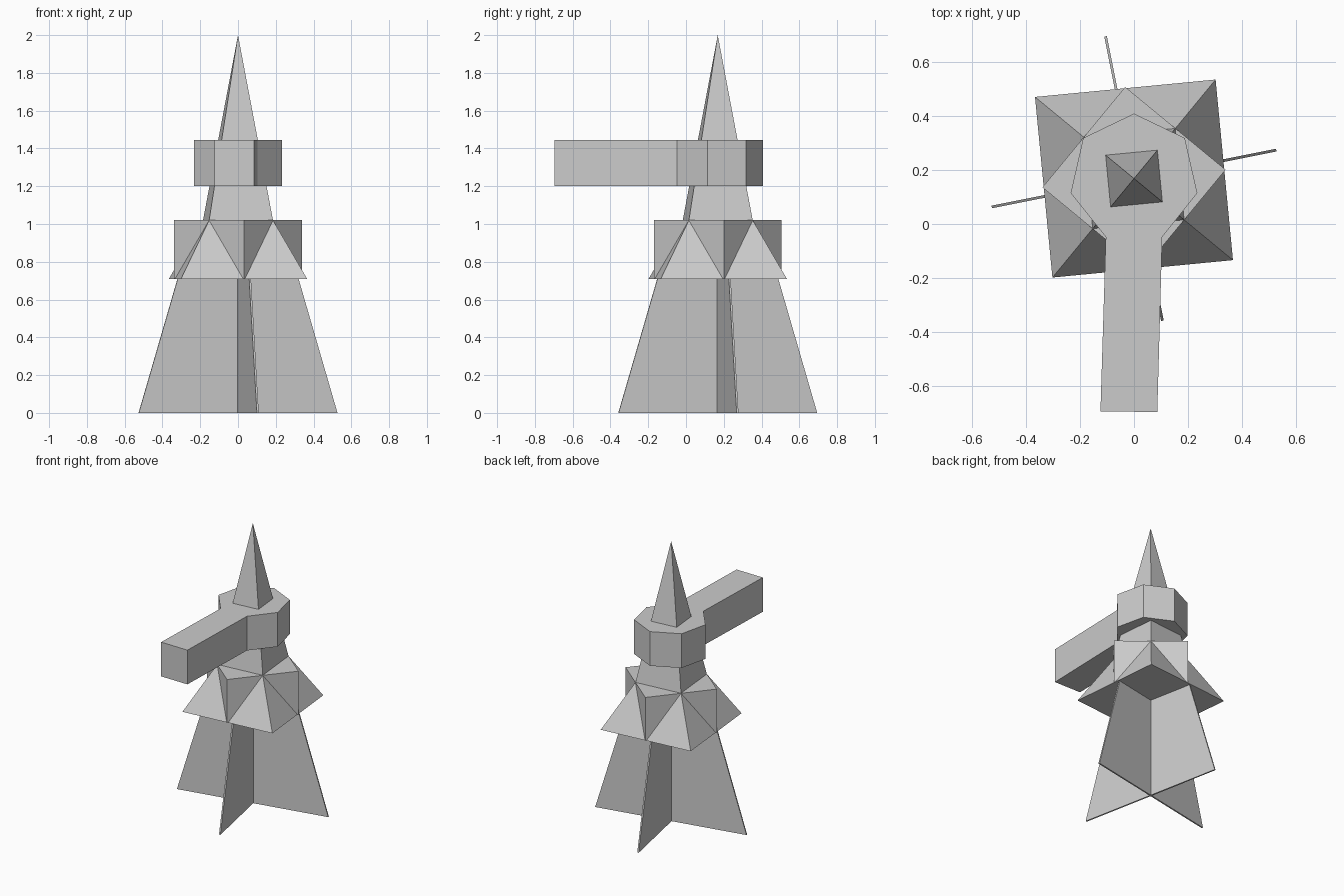
import bpy
import bmesh
from math import cos, sin, radians
from mathutils import Vector

cube = bpy.data.objects.get("Cube")
if cube:
    bpy.data.objects.remove(cube, do_unlink=True)

AXIS = Vector((0, 0.168))   # vertical axis shared by the tower parts
TWIST = 5.5                 # turn of the square parts, in degrees
FIN_TWIST = 11.3

grey = bpy.data.materials.new("light_grey")
grey.use_nodes = True
grey.diffuse_color = (0.6, 0.6, 0.6, 1)
grey.node_tree.nodes["Principled BSDF"].inputs["Base Color"].default_value = grey.diffuse_color


def ring(sides, radius, start):
    """Corners of a regular polygon around the tower axis."""
    angles = [radians(start + 360 * i / sides) for i in range(sides)]
    return [AXIS + radius * Vector((cos(a), sin(a))) for a in angles]


def loft(name, low, z_low, high, z_high):
    """Closed flat-faced solid between two outlines; a single point makes a tip."""
    bm = bmesh.new()
    a = [bm.verts.new((p.x, p.y, z_low)) for p in low]
    b = [bm.verts.new((p.x, p.y, z_high)) for p in high]
    n = len(a)
    bm.faces.new(a)
    if len(b) > 1:
        bm.faces.new(b)
    for i in range(n):
        j = (i + 1) % n
        bm.faces.new((a[i], a[j], b[j], b[i]) if len(b) > 1 else (a[i], a[j], b[0]))
    bmesh.ops.recalc_face_normals(bm, faces=bm.faces)
    mesh = bpy.data.meshes.new(name)
    bm.to_mesh(mesh)
    bm.free()
    mesh.materials.append(grey)
    obj = bpy.data.objects.new(name, mesh)
    bpy.context.collection.objects.link(obj)
    return obj


def fin_outline(angle, half_length, half_thickness=0.005):
    """Thin rectangle through the axis."""
    along = Vector((cos(radians(angle)), sin(radians(angle))))
    side = Vector((-along.y, along.x))
    return [AXIS + along * half_length * u + side * half_thickness * v
            for u, v in ((1, 1), (-1, 1), (-1, -1), (1, -1))]


# Two crossed, tapering fins as the foot
for name, angle in (("side_fin", FIN_TWIST), ("front_back_fin", FIN_TWIST + 90)):
    loft(name, fin_outline(angle, 0.536), 0, fin_outline(angle, 0.326), 0.71)

# Flared skirt crossed by a square block
neck = ring(4, 0.24, 45 + TWIST)
loft("skirt", ring(4, 0.474, 45 + TWIST), 0.71, neck, 1.02)
block = ring(4, 0.34, TWIST)
loft("block", block, 0.711, block, 1.02)

# Tall spire
loft("spire", neck, 1.02, [AXIS], 2.0)

# Seven-sided collar whose front face is drawn out into a beam
collar = ring(7, 0.24, 90)
outline = collar[:4] + [Vector((-0.124, -0.692)), Vector((0.086, -0.695))] + collar[4:]
loft("collar_and_beam", outline, 1.2, outline, 1.445)
